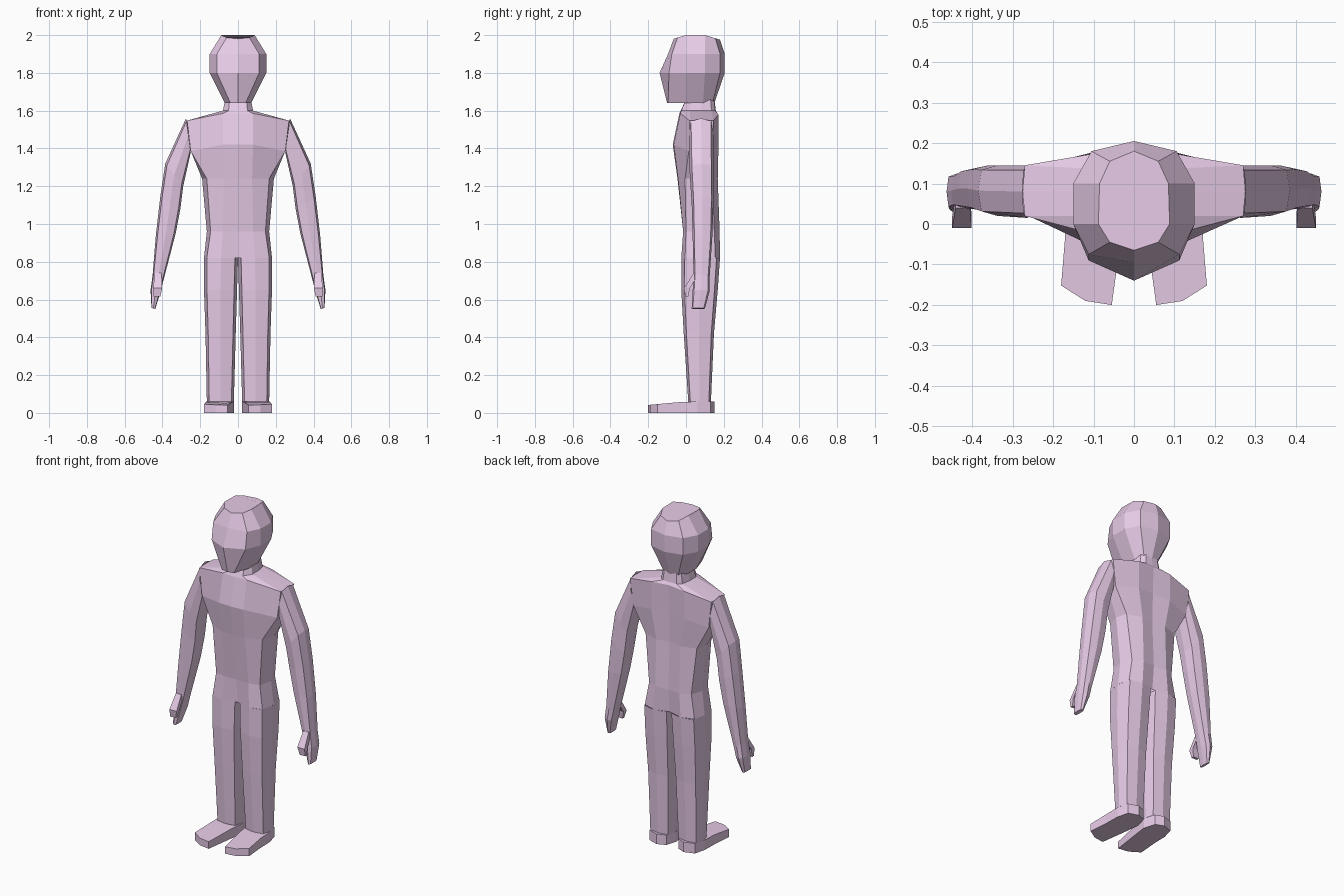
import bpy, bmesh, math
from mathutils import Vector

if "Cube" in bpy.data.objects:
    bpy.data.objects.remove(bpy.data.objects["Cube"])

mat = bpy.data.materials.new("pink")
mat.diffuse_color = (0.80, 0.60, 0.80, 1)
mat.use_nodes = True
mat.node_tree.nodes["Principled BSDF"].inputs["Base Color"].default_value = mat.diffuse_color


def loft(name, rings, start=True, end=True, mirror=False):
    """Bridge equal-sized point rings, optionally capped and mirrored in x."""
    bm = bmesh.new()
    loops = [[bm.verts.new(p) for p in r] for r in rings]
    n = len(loops[0])
    for a, b in zip(loops, loops[1:]):
        for i in range(n):
            j = (i + 1) % n
            bm.faces.new((a[i], a[j], b[j], b[i]))
    if start:
        bm.faces.new(loops[0])
    if end:
        bm.faces.new(loops[-1])
    bmesh.ops.recalc_face_normals(bm, faces=bm.faces)
    me = bpy.data.meshes.new(name)
    bm.to_mesh(me)
    bm.free()
    me.materials.append(mat)
    ob = bpy.data.objects.new(name, me)
    bpy.context.collection.objects.link(ob)
    if mirror:
        ob.modifiers.new("mirror", 'MIRROR')
    return ob


def whole(half, zf):
    """Complete a half outline (front centre to back centre) across x = 0."""
    right = [Vector((x, y, zf(x, y))) for x, y in half]
    return right + [Vector((-p.x, p.y, p.z)) for p in reversed(right[1:-1])]


def limb_ring(outer, inner, yf, yb, k=0.82):
    """Eight-sided section between an outer and inner (x, z) point."""
    a, b = Vector((outer[0], 0, outer[1])), Vector((inner[0], 0, inner[1]))
    c, u = (a + b) / 2, (a - b) / 2
    ym, yr = (yf + yb) / 2, (yb - yf) / 2
    pts = [(1, 0), (k, k), (0, 1), (-k, k), (-1, 0), (-k, -k), (0, -1), (k, -k)]
    return [c + u * s + Vector((0, ym + yr * t, 0)) for s, t in pts]


# Head: ten-sided rings from jaw to crown
head = [
    (lambda x, y: 1.64, [(0, -.10), (.04, -.095), (.07, 0), (.07, .09), (.045, .14), (0, .15)]),
    (lambda x, y: 1.80, [(0, -.14), (.112, -.09), (.15, 0), (.15, .10), (.105, .18), (0, .205)]),
    (lambda x, y: 1.90, [(0, -.095), (.112, -.075), (.15, 0), (.15, .10), (.105, .18), (0, .205)]),
    (lambda x, y: 2.0 - max(0, abs(y - .05) - .05) * .3,
     [(0, -.065), (.06, -.045), (.088, 0), (.085, .10), (.06, .155), (0, .18)]),
]
loft("head", [whole(h, z) for z, h in head])

# Torso: hips, waist, ribs, chest, shoulders, neck
torso = [
    (.82, [(0, -.005), (.09, -.025), (.165, -.005), (.18, .08), (.165, .155), (.09, .18), (0, .155)]),
    (.96, [(0, -.015), (.08, -.015), (.145, 0), (.165, .08), (.14, .15), (.08, .178), (0, .168)]),
    (1.24, [(0, -.045), (.075, -.042), (.165, -.005), (.19, .075), (.17, .14), (.08, .168), (0, .155)]),
    (1.42, [(0, -.07), (.08, -.065), (.25, .015), (.25, .08), (.25, .142), (.11, .172), (0, .16)]),
    (1.585, [(0, -.035), (.08, -.03), (.27, .02), (.275, .08), (.27, .145), (.11, .172), (0, .165)]),
    (1.60, [(0, -.028), (.05, -.025), (.08, .02), (.08, .08), (.07, .135), (.045, .155), (0, .158)]),
    (1.66, [(0, 0), (.045, 0), (.068, .03), (.068, .08), (.06, .13), (.04, .148), (0, .15)]),
]
loft("torso", [whole(h, lambda x, y, z=z: z - max(0, x - .08) * (.2 if z > 1.3 else 0))
               for z, h in torso], False, False)

# Arms with mitten hands
arm = [
    ((.275, 1.56), (.25, 1.38), .015, .145),
    ((.385, 1.32), (.29, 1.20), .02, .145),
    ((.412, 1.14), (.305, 1.08), .03, .145),
    ((.435, .94), (.33, .95), .035, .14),
    ((.452, .73), (.395, .70), .04, .125),
    ((.463, .65), (.41, .64), .035, .125),
    ((.458, .555), (.438, .55), .03, .10),
]
loft("arm", [limb_ring(*r) for r in arm], False, True, True)


# Thumbs
def thumb_ring(x, y, z, rx, ry):
    return [(x - rx, y - ry, z), (x + rx, y - ry, z), (x + rx, y + ry, z), (x - rx, y + ry, z)]


loft("thumb", [thumb_ring(.423, .055, .74, .018, .015), thumb_ring(.425, .005, .66, .024, .015),
               thumb_ring(.43, .005, .615, .018, .008)], mirror=True)

# Legs
leg = [
    ((.18, .82), (0, .82), -.025, .18),
    ((.18, .65), (.005, .65), -.025, .168),
    ((.172, .42), (.012, .42), -.012, .148),
    ((.165, .06), (.022, .06), .012, .132),
]
loft("leg", [limb_ring(*r) for r in leg], False, False, True)

# Feet: plan outline raised to a gently sloping top
sole = [(.055, -.2), (.12, -.19), (.18, -.152), (.17, -.03), (.168, .06), (.15, .13),
        (.09, .15), (.04, .13), (.02, .06), (.03, -.02)]
loft("foot", [[(x, y, 0) for x, y in sole],
              [(x, y, .06 + .09 * min(0, y)) for x, y in sole]], mirror=True)
